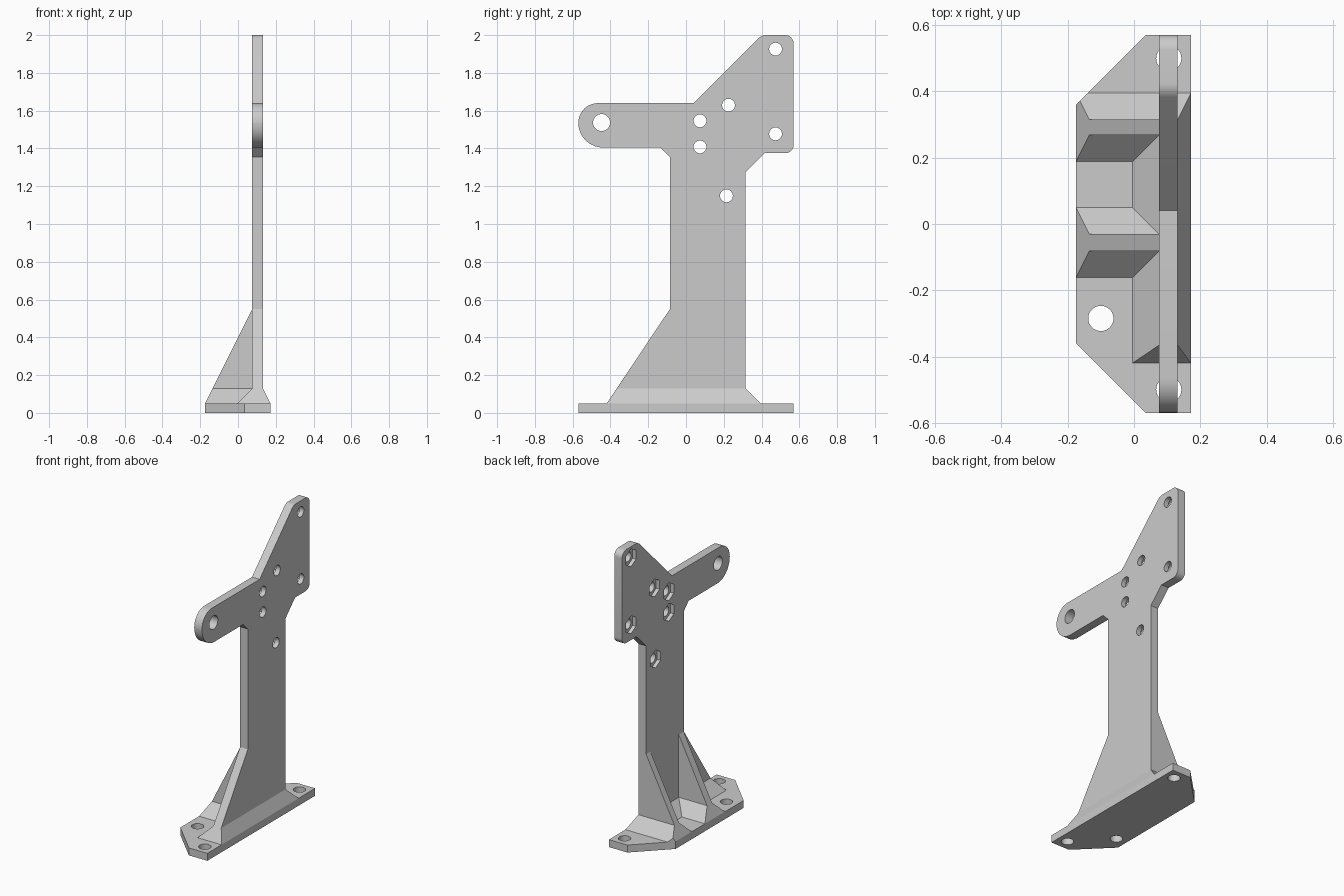
import bpy, bmesh, math
from mathutils import Vector, Matrix

cube = bpy.data.objects.get("Cube")
if cube:
    bpy.data.objects.remove(cube, do_unlink=True)

GREY = (0.6, 0.6, 0.6, 1)
grey = bpy.data.materials.new("light_grey")
grey.use_nodes = True
grey.diffuse_color = GREY
grey.node_tree.nodes["Principled BSDF"].inputs["Base Color"].default_value = GREY

FLOOR, FLARE_TOP = 0.05, 0.13      # base top, top of the flared feet
PLATE_L, PLATE_R = 0.075, 0.132    # upright plate faces


def finish(name, bm):
    bmesh.ops.recalc_face_normals(bm, faces=bm.faces)
    mesh = bpy.data.meshes.new(name)
    bm.to_mesh(mesh)
    bm.free()
    obj = bpy.data.objects.new(name, mesh)
    bpy.context.collection.objects.link(obj)
    mesh.materials.append(grey)
    return obj


def activate(obj):
    bpy.ops.object.select_all(action='DESELECT')
    obj.select_set(True)
    bpy.context.view_layer.objects.active = obj


def rounded(corners, steps=10):
    """Outline from (a, b) or (a, b, radius) corners."""
    out = []
    for i, c in enumerate(corners):
        p = Vector(c[:2])
        if len(c) == 2:
            out.append(p)
            continue
        u = (Vector(corners[i - 1][:2]) - p).normalized()
        v = (Vector(corners[(i + 1) % len(corners)][:2]) - p).normalized()
        half = u.angle(v) / 2
        centre = p + (u + v).normalized() * c[2] / math.sin(half)
        start = p + u * c[2] / math.tan(half) - centre
        sweep = start.angle_signed(p + v * c[2] / math.tan(half) - centre)
        for k in range(steps + 1):
            out.append(centre + Matrix.Rotation(-sweep * k / steps, 2) @ start)
    return out


def prism(name, outline, axis, lo, hi):
    """Extrude a 2D outline along x, y or z."""
    place = {'x': lambda a, b, d: (d, a, b),
             'y': lambda a, b, d: (a, d, b),
             'z': lambda a, b, d: (a, b, d)}[axis]
    bm = bmesh.new()
    face = bm.faces.new([bm.verts.new(place(a, b, lo)) for a, b in outline])
    ext = bmesh.ops.extrude_face_region(bm, geom=[face])
    moved = [g for g in ext["geom"] if isinstance(g, bmesh.types.BMVert)]
    bmesh.ops.translate(bm, vec=place(0, 0, hi - lo), verts=moved)
    return finish(name, bm)


def flare(name, bottom, top, clip=False):
    """Tapered block; bottom and top are (x0, x1, y0, y1)."""
    bm = bmesh.new()
    rings = []
    for (x0, x1, y0, y1), z in ((bottom, FLOOR), (top, FLARE_TOP)):
        rings.append([bm.verts.new((x, y, z)) for x, y in
                      ((x0, y0), (x1, y0), (x1, y1), (x0, y1))])
    for ring in rings:
        bm.faces.new(ring)
    for i in range(4):
        j = (i + 1) % 4
        bm.faces.new((rings[0][i], rings[0][j], rings[1][j], rings[1][i]))
    if clip:  # trim to the angled corner of the base
        bmesh.ops.bisect_plane(bm, geom=bm.verts[:] + bm.edges[:] + bm.faces[:],
                               plane_co=(-0.175, 0.36, 0), plane_no=(-1, 1, 0),
                               clear_outer=True)
        bmesh.ops.holes_fill(bm, edges=bm.edges[:])
    return finish(name, bm)


def drill(obj, axis, centres, radius, sides, lo, hi):
    """Cut round or hexagonal holes along an axis."""
    for a, b in centres:
        ring = [(a + radius * math.sin(math.tau * k / sides),
                 b + radius * math.cos(math.tau * k / sides)) for k in range(sides)]
        cutter = prism("hole_cutter", ring, axis, lo, hi)
        cutter.hide_render = True
        mod = obj.modifiers.new("hole", 'BOOLEAN')
        mod.operation, mod.solver, mod.object = 'DIFFERENCE', 'EXACT', cutter
        activate(obj)
        bpy.ops.object.modifier_apply(modifier=mod.name)
        bpy.data.objects.remove(cutter, do_unlink=True)


# Base plate with angled corners and three bolt holes
base = prism("base_plate", [(0.172, 0.57), (0.035, 0.57), (-0.175, 0.36),
                            (-0.175, -0.36), (0.035, -0.57), (0.172, -0.57)],
             'z', 0, FLOOR)
drill(base, 'z', [(-0.1, -0.285), (0.105, -0.5), (0.105, 0.5)], 0.038, 32, -0.1, 0.1)

# Upright plate: column, side arm and head in one outline
upright = prism("upright_plate", rounded([
    (-0.42, FLOOR), (-0.085, 0.55), (-0.085, 1.355), (-0.135, 1.405),
    (-0.57, 1.405, 0.13), (-0.57, 1.64, 0.104), (0.04, 1.64),
    (0.4, 2.0, 0.06), (0.57, 2.0, 0.045), (0.57, 1.375, 0.045),
    (0.415, 1.375), (0.315, 1.275), (0.315, FLARE_TOP), (0.395, FLOOR)]),
    'x', PLATE_L, PLATE_R)
bolts = [(0.474, 1.926), (0.225, 1.629), (0.074, 1.546),
         (0.074, 1.408), (0.474, 1.477), (0.214, 1.149)]
drill(upright, 'x', [(-0.447, 1.537)], 0.045, 32, 0, 0.2)
drill(upright, 'x', bolts, 0.034, 24, 0, 0.2)
drill(upright, 'x', bolts, 0.06, 6, 0, 0.1)   # nut pockets

# Flared foot along the upright plate
flare("upright_foot", (-0.005, 0.172, -0.42, 0.395), (PLATE_L, PLATE_R, -0.366, 0.315))

# Two triangular ribs with flared feet
for name, y0, y1, clip in (("front_rib", -0.082, -0.03, False),
                           ("back_rib", 0.268, 0.315, True)):
    prism(name, [(PLATE_L, 0.55), (-0.175, FLOOR), (PLATE_L, FLOOR)], 'y', y0, y1)
    flare(name + "_foot", (-0.175, PLATE_L, y0 - 0.08, y1 + 0.08),
          (-0.135, PLATE_L, y0, y1), clip)

# Smooth the rounded edges and hole walls
for obj in (base, upright):
    activate(obj)
    bpy.ops.object.shade_smooth_by_angle(angle=math.radians(30))
